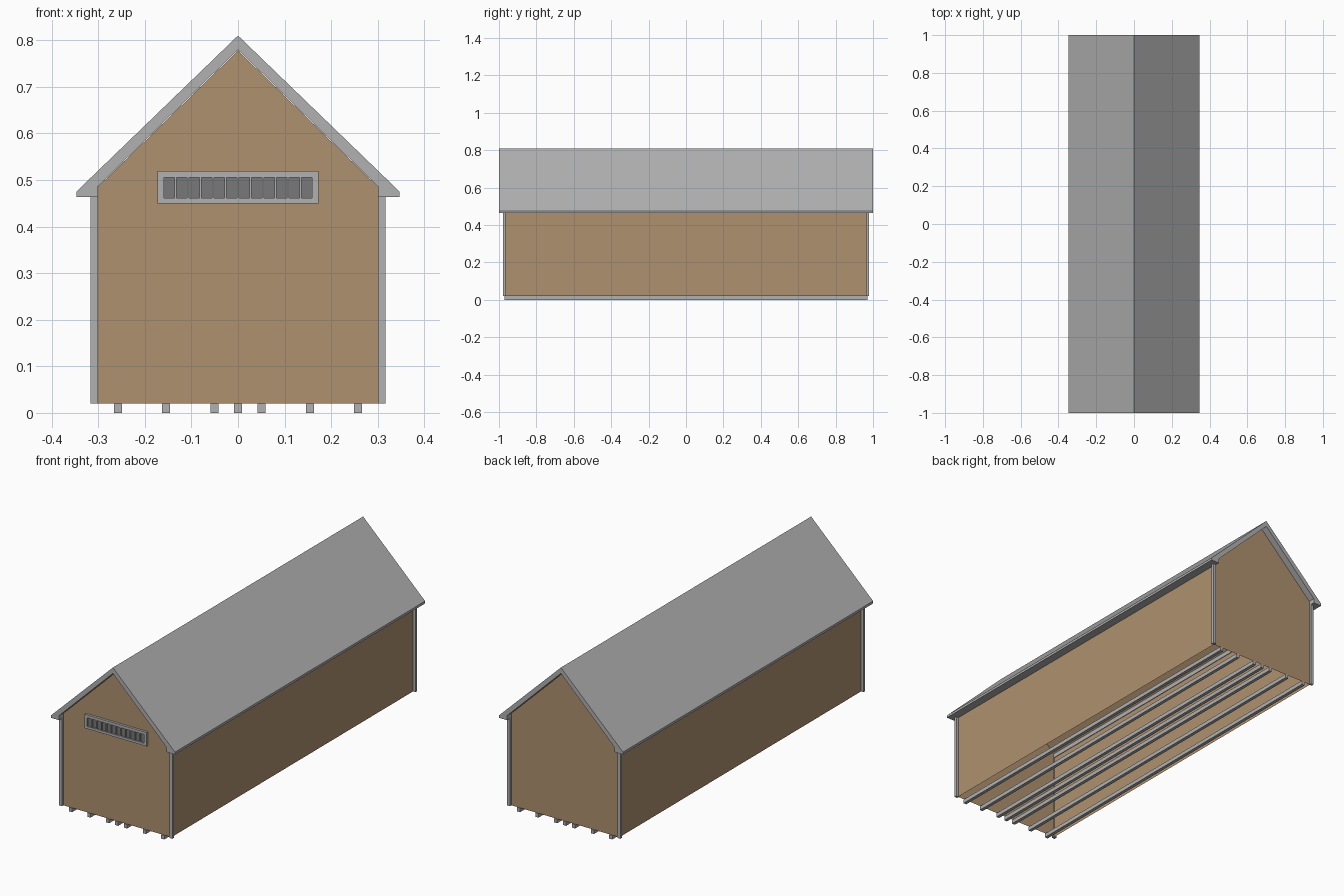
import bpy, bmesh

if "Cube" in bpy.data.objects:
    bpy.data.objects.remove(bpy.data.objects["Cube"])


def material(name, rgb):
    m = bpy.data.materials.new(name)
    m.diffuse_color = (*rgb, 1)
    m.use_nodes = True
    m.node_tree.nodes["Principled BSDF"].inputs["Base Color"].default_value = m.diffuse_color
    return m


BROWN = material("tan_wall", (0.43, 0.285, 0.16))
GREY = material("grey_trim", (0.44, 0.44, 0.44))
DARK = material("dark_vent", (0.19, 0.19, 0.19))


def finish(bm, name, mat):
    bmesh.ops.recalc_face_normals(bm, faces=bm.faces)
    me = bpy.data.meshes.new(name)
    bm.to_mesh(me)
    bm.free()
    me.materials.append(mat)
    ob = bpy.data.objects.new(name, me)
    bpy.context.collection.objects.link(ob)
    return ob


def prism(name, profile, half_len, mat, open_bottom=False):
    """Extrude an (x, z) profile along y."""
    bm = bmesh.new()
    face = bm.faces.new([bm.verts.new((x, -half_len, z)) for x, z in profile])
    ext = bmesh.ops.extrude_face_region(bm, geom=[face], use_keep_orig=True)
    moved = [g for g in ext["geom"] if isinstance(g, bmesh.types.BMVert)]
    bmesh.ops.translate(bm, verts=moved, vec=(0, 2 * half_len, 0))
    bmesh.ops.recalc_face_normals(bm, faces=bm.faces)
    if open_bottom:
        low = min(z for _, z in profile) + 1e-5
        under = [f for f in bm.faces if all(v.co.z < low for v in f.verts)]
        bmesh.ops.delete(bm, geom=under, context="FACES_ONLY")
    return finish(bm, name, mat)


def boxes(name, spans, mat):
    """One object from boxes given as (x0, x1, y0, y1, z0, z1)."""
    bm = bmesh.new()
    for x0, x1, y0, y1, z0, z1 in spans:
        vs = bmesh.ops.create_cube(bm, size=1)["verts"]
        bmesh.ops.scale(bm, verts=vs, vec=(x1 - x0, y1 - y0, z1 - z0))
        bmesh.ops.translate(bm, verts=vs, vec=((x0 + x1) / 2, (y0 + y1) / 2, (z0 + z1) / 2))
    return finish(bm, name, mat)


# Gabled wall shell, open underneath
prism("walls", [(-0.304, 0.02), (0.304, 0.02), (0.304, 0.482), (0, 0.778), (-0.304, 0.482)],
      0.966, BROWN, open_bottom=True)

# Roof with boxed eaves
right = [(0, 0.81), (0.347, 0.475), (0.347, 0.463), (0.301, 0.463), (0.301, 0.486), (0, 0.78)]
left = [(-x, z) for x, z in reversed(right[1:-1])]
prism("roof", right + left, 1.0, GREY)

# Corner posts
for sx, side in ((-1, "left"), (1, "right")):
    for sy, end in ((-1, "front"), (1, "back")):
        xs = sorted((sx * 0.301, sx * 0.317))
        ys = sorted((sy * 0.964, sy * 0.978))
        boxes(f"corner_post_{end}_{side}", [(*xs, *ys, 0.02, 0.464)], GREY)

# Floor runners
for i, x in enumerate((-0.258, -0.155, -0.05, 0, 0.05, 0.155, 0.258)):
    boxes(f"floor_runner_{i + 1}", [(x - 0.0085, x + 0.0085, -0.97, 0.97, 0, 0.02)], GREY)

# Front vent: frame with twelve recessed slots
Y0, Y1 = -0.978, -0.966
pitch, half_slot = 0.0268, 0.0115
centres = [(i - 5.5) * pitch for i in range(12)]
frame = [(-0.173, 0.173, Y0, Y1, 0.449, 0.461), (-0.173, 0.173, Y0, Y1, 0.505, 0.519)]
edges = [-0.173] + [c + s * half_slot for c in centres for s in (-1, 1)] + [0.173]
frame += [(edges[i], edges[i + 1], Y0, Y1, 0.461, 0.505) for i in range(0, len(edges), 2)]
boxes("vent_frame", frame, GREY)
boxes("vent_slots", [(c - half_slot, c + half_slot, -0.971, Y1, 0.461, 0.505) for c in centres], DARK)
